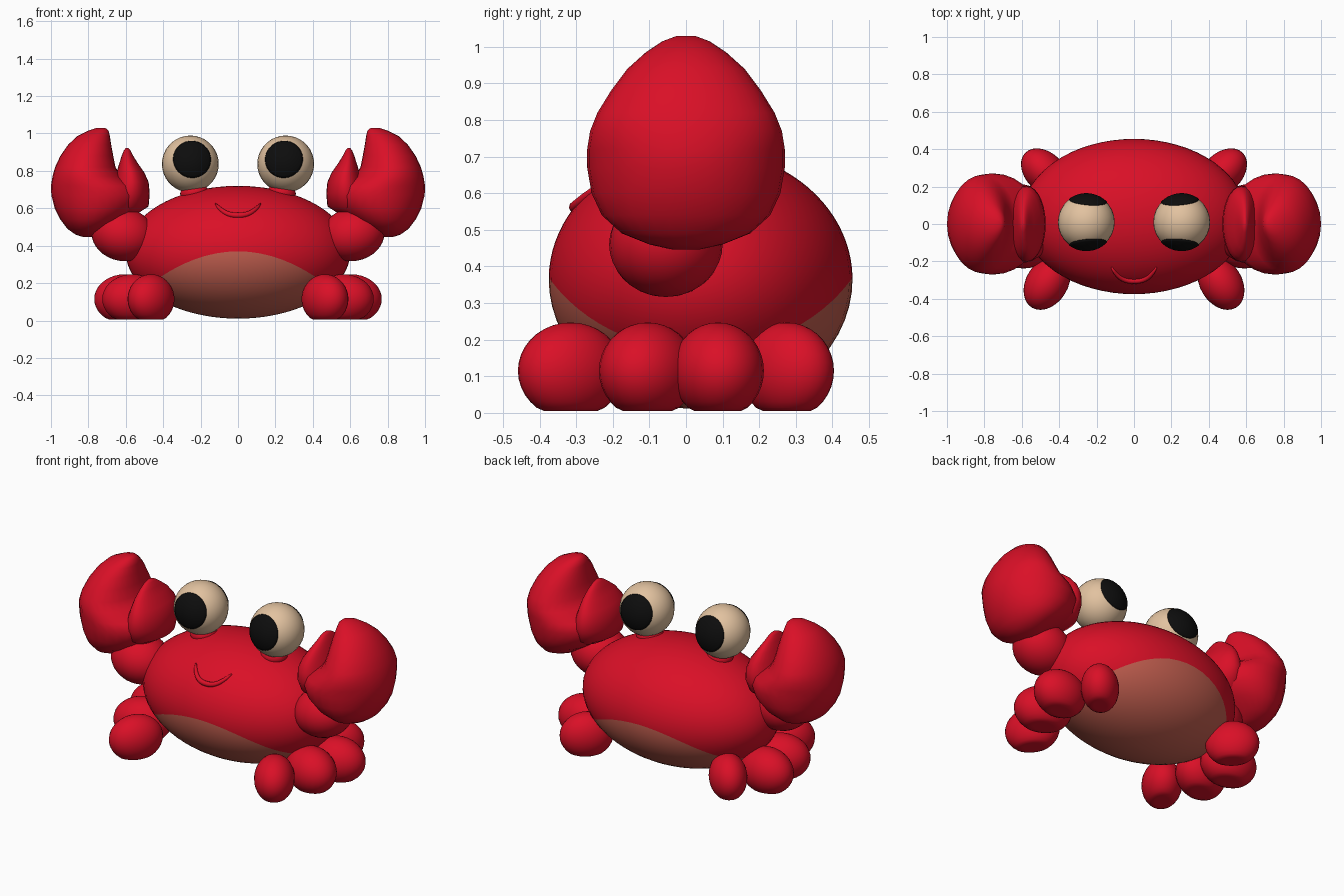
import bpy, bmesh, math
from mathutils import Vector, Matrix

if "Cube" in bpy.data.objects:
    bpy.data.objects.remove(bpy.data.objects["Cube"])

def material(name, rgb):
    m = bpy.data.materials.new(name)
    m.diffuse_color = (*rgb, 1)
    m.use_nodes = True
    m.node_tree.nodes["Principled BSDF"].inputs["Base Color"].default_value = m.diffuse_color
    return m

RED = material("shell red", (0.70, 0.005, 0.02))
BELLY = material("belly coral", (0.55, 0.115, 0.08))
CREAM = material("eye cream", (0.76, 0.54, 0.35))
BLACK = material("pupil black", (0.004, 0.004, 0.004))

def finish(name, bm, *mats):
    bmesh.ops.recalc_face_normals(bm, faces=bm.faces)
    me = bpy.data.meshes.new(name)
    bm.to_mesh(me)
    bm.free()
    for m in mats:
        me.materials.append(m)
    for p in me.polygons:
        p.use_smooth = True
    ob = bpy.data.objects.new(name, me)
    bpy.context.collection.objects.link(ob)
    return ob

def skin(bm, rings, low_mat_rows=0):
    """Join rings of points into a closed tube with pointed ends."""
    loops = [[bm.verts.new(p) for p in r] for r in rings]
    n = len(loops[0])
    for k, (a, b) in enumerate(zip(loops, loops[1:])):
        for i in range(n):
            j = (i + 1) % n
            f = bm.faces.new((a[i], a[j], b[j], b[i]))
            f.material_index = 1 if k < low_mat_rows else 0
    for k, loop in ((0, loops[0]), (1, loops[-1])):
        f = bm.faces.new(loop)
        f.material_index = 1 if k == 0 and low_mat_rows else 0

def ellipsoid(name, centre, radii, mat, turn=0, floor=None, tilt=0):
    bm = bmesh.new()
    bmesh.ops.create_uvsphere(bm, u_segments=28, v_segments=18, radius=1)
    m = (Matrix.Translation(centre) @ Matrix.Rotation(turn, 4, 'Z')
         @ Matrix.Rotation(tilt, 4, 'Y') @ Matrix.Diagonal((*radii, 1)))
    bmesh.ops.transform(bm, matrix=m, verts=bm.verts)
    if floor is not None:
        for v in bm.verts:
            v.co.z = max(v.co.z, floor)
    return finish(name, bm, mat)

# Body: rings follow the curved edge of the belly patch
C, R = Vector((0, 0.04, 0.365)), Vector((0.60, 0.415, 0.355))

def body_point(lon, lat):
    return C + Vector((R.x * math.cos(lat) * math.cos(lon),
                       R.y * math.cos(lat) * math.sin(lon), R.z * math.sin(lat)))

def belly_edge(lon):
    lo, hi = -math.pi / 2, 0.3
    for _ in range(30):
        mid = (lo + hi) / 2
        p = body_point(lon, mid)
        if p.z < 0.37 - 0.8 * p.x ** 2:
            lo = mid
        else:
            hi = mid
    return lo

N, LOW, HIGH = 64, 14, 22
lons = [2 * math.pi * i / N for i in range(N)]
edges = [belly_edge(a) for a in lons]
half = math.pi / 2 - 0.02
rings = []
for k in range(LOW + HIGH + 1):
    if k <= LOW:
        lats = [-half + (e + half) * k / LOW for e in edges]
    else:
        lats = [e + (half - e) * (k - LOW) / HIGH for e in edges]
    rings.append([body_point(a, l) for a, l in zip(lons, lats)])
bm = bmesh.new()
skin(bm, rings, LOW)
finish("body", bm, RED, BELLY)

# Mouth: smile tube lying on the front of the body
bm = bmesh.new()
path = []
for i in range(17):
    t = -1 + i / 8
    x, z = 0.12 * t, 0.562 + 0.062 * abs(t) ** 2.5
    s = 1 - (x / R.x) ** 2 - ((z - C.z) / R.z) ** 2
    path.append(Vector((x, C.y - R.y * math.sqrt(s), z)))
tube = []
for i, p in enumerate(path):
    d = (path[min(i + 1, 16)] - path[max(i - 1, 0)]).normalized()
    out = Vector(((p.x - C.x) / R.x ** 2, (p.y - C.y) / R.y ** 2, (p.z - C.z) / R.z ** 2)).normalized()
    side = d.cross(out).normalized()
    r = 0.004 + 0.011 * math.sqrt(max(0, 1 - (i / 8 - 1) ** 2))
    tube.append([p + r * (math.cos(a) * out + math.sin(a) * side)
                 for a in [math.pi * j / 4 for j in range(8)]])
skin(bm, tube)
finish("mouth", bm, RED)

# Claw sections: height, inner x, outer x, half depth
PALM = [(0.447, .75, .83, .04), (0.46, .72, .87, .10), (0.49, .68, .912, .175),
        (0.54, .60, .95, .23), (0.60, .53, .98, .258), (0.67, .50, .998, .27),
        (0.72, .53, 1.0, .27), (0.77, .625, .992, .262), (0.82, .655, .978, .242),
        (0.88, .667, .95, .205), (0.94, .678, .908, .16), (0.985, .685, .86, .11),
        (1.015, .692, .80, .065), (1.03, .71, .755, .025)]
THUMB = [(0.53, .62, .70, .06), (0.57, .54, .70, .13), (0.61, .478, .69, .175),
         (0.68, .472, .68, .205), (0.74, .478, .665, .20), (0.79, .50, .65, .18),
         (0.84, .535, .635, .14), (0.88, .56, .622, .09), (0.91, .575, .61, .045),
         (0.922, .587, .60, .015)]

def claw_part(name, rows, s):
    bm = bmesh.new()
    skin(bm, [[Vector((s * ((a + b) / 2 + (b - a) / 2 * math.cos(t)), h * math.sin(t), z))
               for t in [2 * math.pi * i / 28 for i in range(28)]] for z, a, b, h in rows])
    finish(name, bm, RED)

# Pupil: thin cap hugging the eyeball
def pupil(name, centre, direction):
    bm = bmesh.new()
    rot = Vector((0, 0, 1)).rotation_difference(Vector(direction).normalized()).to_matrix()
    rings = []
    for r, angles in ((0.155, range(1, 9)), (0.149, [8])):
        for k in angles:
            a = math.radians(41) * k / 8
            rings.append([Vector(centre) + rot @ Vector((r * math.sin(a) * math.cos(t),
                          r * math.sin(a) * math.sin(t), r * math.cos(a)))
                          for t in [2 * math.pi * i / 32 for i in range(32)]])
    skin(bm, rings)
    finish(name, bm, BLACK)

# Leg layout: x, y, half length, half width, turn in degrees
LEGS = [(0.465, -0.315, 0.155, 0.112, -58), (0.565, -0.105, 0.165, 0.128, -20),
        (0.605, 0.087, 0.165, 0.125, 8), (0.475, 0.275, 0.15, 0.105, 45)]

for s, tag in ((-1, "left"), (1, "right")):
    claw_part(tag + "_claw", PALM, s)
    claw_part(tag + "_claw_thumb", THUMB, s)
    ellipsoid(tag + "_arm", (s * 0.615, -0.055, 0.46), (0.17, 0.155, 0.142), RED, tilt=-s * 0.2)
    eye = (s * 0.255, 0.01, 0.837)
    ellipsoid(tag + "_eye_stalk", (s * 0.235, 0.01, 0.685), (0.075, 0.075, 0.05), RED, tilt=s * 0.2)
    ellipsoid(tag + "_eye", eye, (0.152, 0.152, 0.152), CREAM)
    for d, face in ((-1, "front"), (1, "back")):
        pupil(f"{tag}_{face}_pupil", eye, (-s * 0.012, d * 0.148, 0.032))
    for i, (x, y, length, width, turn) in enumerate(LEGS):
        ellipsoid(f"{tag}_leg_{i + 1}", (s * x, y, 0.115), (length, width, 0.132), RED,
                  turn=s * math.radians(turn), floor=0.005)
